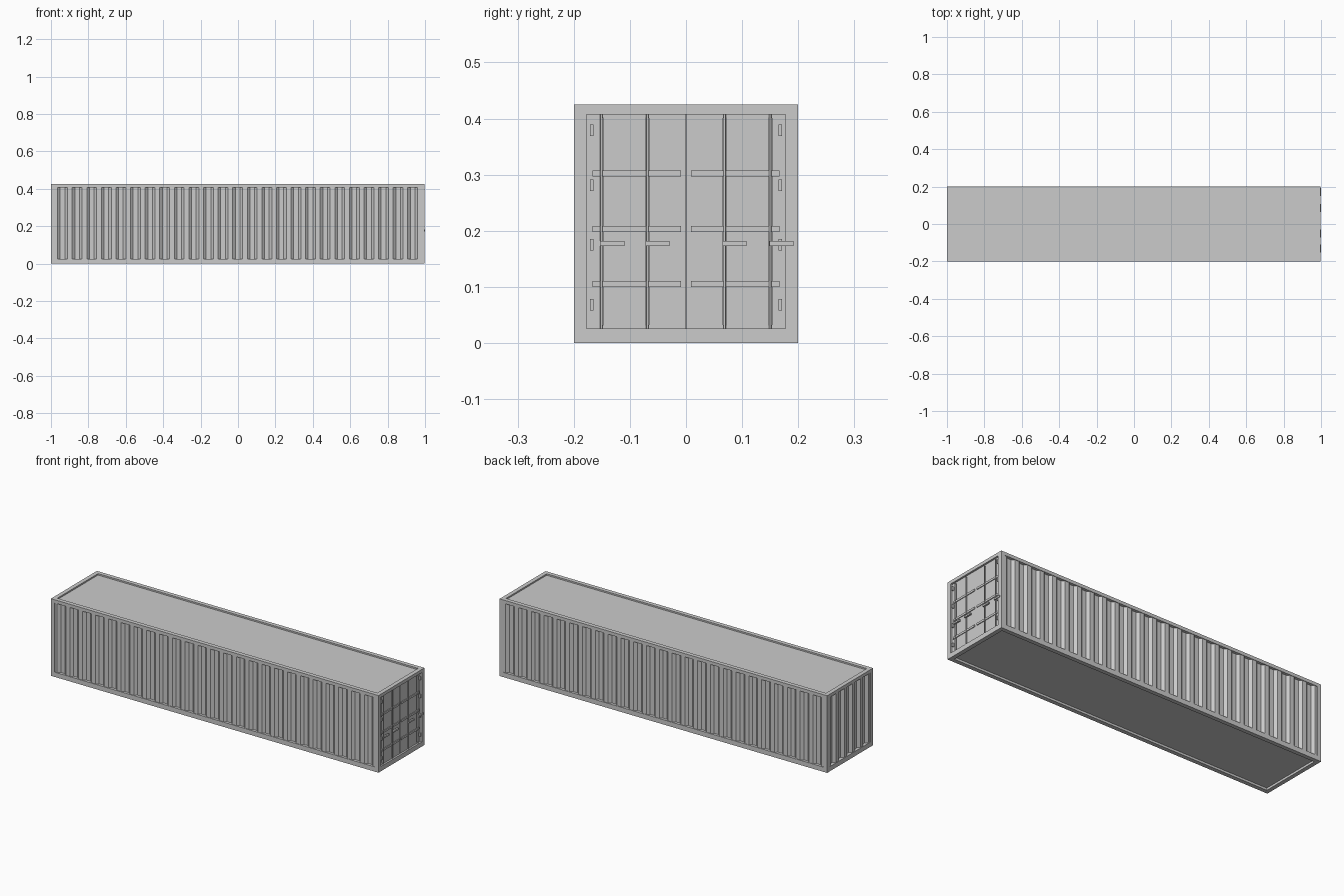
import bpy, bmesh, math

if "Cube" in bpy.data.objects:
    bpy.data.objects.remove(bpy.data.objects["Cube"])

steel = bpy.data.materials.new("grey steel")
steel.diffuse_color = (0.6, 0.6, 0.6, 1)
steel.use_nodes = True
steel.node_tree.nodes["Principled BSDF"].inputs["Base Color"].default_value = steel.diffuse_color

XL, XR, HY, TOP = -1.0, 0.996, 0.2, 0.425   # outer frame limits
POST, SILL, HEAD = 0.023, 0.026, 0.018      # frame member sizes


def finish(name, bm):
    bmesh.ops.recalc_face_normals(bm, faces=bm.faces)
    mesh = bpy.data.meshes.new(name)
    bm.to_mesh(mesh)
    bm.free()
    mesh.materials.append(steel)
    ob = bpy.data.objects.new(name, mesh)
    bpy.context.collection.objects.link(ob)
    return ob


def boxes(name, items):
    """One object made of boxes given as (x0, x1, y0, y1, z0, z1)."""
    bm = bmesh.new()
    for x0, x1, y0, y1, z0, z1 in items:
        vs = bmesh.ops.create_cube(bm, size=1)["verts"]
        for v in vs:
            v.co.x = x1 if v.co.x > 0 else x0
            v.co.y = y1 if v.co.y > 0 else y0
            v.co.z = z1 if v.co.z > 0 else z0
    return finish(name, bm)


def corrugated(name, start, end, count, place, outer, inner, back):
    """Closed sheet with trapezoid ribs; place(u, depth) gives the x, y."""
    step = (end - start) / count
    pts = [(start, back), (start, outer)]
    for i in range(count):
        u = start + i * step
        pts += [(u + step * f, d) for f, d in
                ((0.16, outer), (0.34, inner), (0.66, inner), (0.84, outer))]
    pts += [(end, outer), (end, back)]
    bm = bmesh.new()
    z0, z1 = SILL - 0.004, TOP - HEAD + 0.004
    low = [bm.verts.new((*place(u, d), z0)) for u, d in pts]
    high = [bm.verts.new((*place(u, d), z1)) for u, d in pts]
    n = len(pts)
    for i in range(n):
        j = (i + 1) % n
        bm.faces.new((low[i], low[j], high[j], high[i]))
    bm.faces.new(low)
    bm.faces.new(high)
    return finish(name, bm)


# Frame: corner posts, long rails and cross rails
posts, rails, cross = [], [], []
for s in (-1, 1):
    y0, y1 = sorted((s * HY, s * (HY - POST)))
    posts += [(XL, XL + POST, y0, y1, 0, TOP), (XR - POST, XR, y0, y1, 0, TOP)]
    rails += [(XL + POST, XR - POST, y0, y1, 0, SILL),
              (XL + POST, XR - POST, y0, y1, TOP - HEAD, TOP)]
for x0, x1 in ((XL, XL + POST), (XR - POST, XR)):
    for z0, z1 in ((0, SILL), (TOP - HEAD, TOP)):
        cross.append((x0, x1, -HY + POST, HY - POST, z0, z1))
boxes("corner_posts", posts)
boxes("side_rails", rails)
boxes("end_rails", cross)

# Recessed roof and floor
inner_y = HY - POST
boxes("roof", [(XL + POST, XR - POST, -inner_y, inner_y, TOP - 0.018, TOP - 0.008)])
boxes("floor", [(XL + POST, XR - POST, -inner_y, inner_y, 0.012, 0.024)])

# Corrugated walls
for side, s in (("front", -1), ("back", 1)):
    corrugated(side + "_wall", XL + POST, XR - POST, 25,
               lambda u, d, s=s: (u, s * d), 0.197, 0.185, 0.179)
corrugated("end_wall", -inner_y, inner_y, 5,
           lambda u, d: (-d, u), 0.997, 0.982, 0.975)

# Door leaves: raised panels with grooves where the lock rods run
DOOR, BACK = 0.986, 0.974
Z0, Z1 = SILL, TOP - HEAD
edges = [0.0008, 0.066, 0.072, 0.147, 0.153, inner_y]
panels = [(BACK - 0.004, BACK + 0.006, -inner_y, inner_y, Z0, Z1)]
for s in (-1, 1):
    for a, b in zip(edges[::2], edges[1::2]):
        y0, y1 = sorted((s * a, s * b))
        panels.append((BACK, DOOR, y0, y1, Z0, Z1))
    # closed ends of the grooves
    for a, b in zip(edges[1::2], edges[2::2]):
        y0, y1 = sorted((s * a, s * b))
        panels += [(BACK, DOOR, y0, y1, Z0, Z0 + 0.006),
                   (BACK, DOOR, y0, y1, Z1 - 0.006, Z1)]
boxes("door_leaves", panels)

# Horizontal door ribs and hinges
ribs, hinges = [], []
for s in (-1, 1):
    y0, y1 = sorted((s * 0.009, s * 0.167))
    ribs += [(DOOR - 0.002, 0.990, y0, y1, z - 0.0055, z + 0.0055)
             for z in (0.105, 0.203, 0.302)]
    y0, y1 = sorted((s * 0.165, s * 0.171))
    hinges += [(DOOR - 0.002, 0.996, y0, y1, z - 0.010, z + 0.010)
               for z in (0.068, 0.175, 0.281, 0.379)]
boxes("door_ribs", ribs)
boxes("hinges", hinges)

# Lock rods and handles
bm = bmesh.new()
for y in (-0.151, -0.069, 0.069, 0.150):
    c = bmesh.ops.create_cone(bm, cap_ends=True, segments=8, radius1=0.0022,
                              radius2=0.0022, depth=0.386)["verts"]
    bmesh.ops.translate(bm, verts=c, vec=(0.991, y, 0.216))
rods = finish("lock_rods", bm)
for p in rods.data.polygons:
    p.use_smooth = abs(p.normal.z) < 0.5
boxes("lock_handles", [(0.991, 1.0, y, y + 0.043, 0.173, 0.182)
                       for y in (-0.153, -0.072, 0.065, 0.149)])
